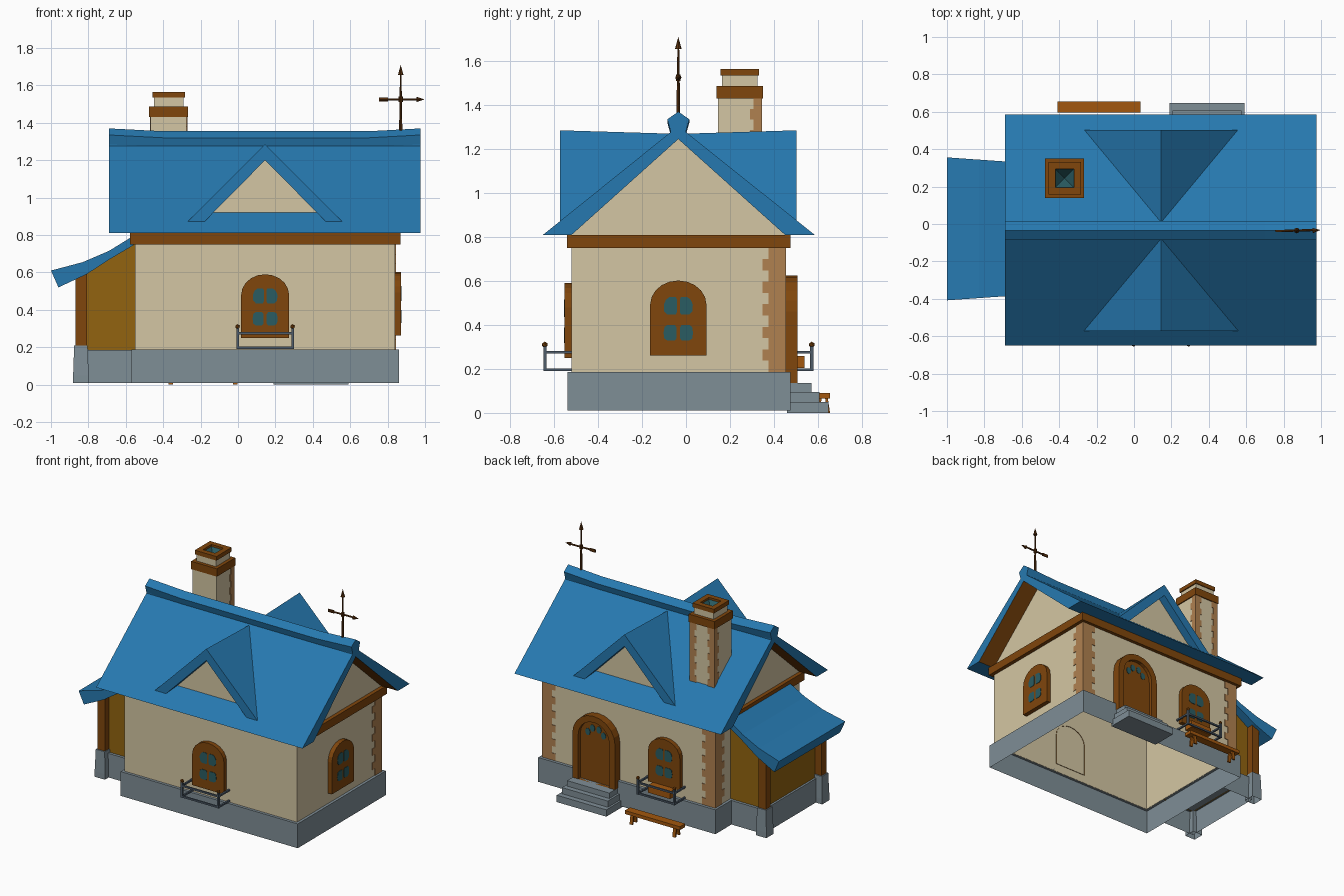
import bpy, bmesh, math
from mathutils import Vector, Matrix

if "Cube" in bpy.data.objects:
    bpy.data.objects.remove(bpy.data.objects["Cube"])

def material(name, r, g, b):
    m = bpy.data.materials.new(name)
    lin = [((c / 255 + 0.055) / 1.055) ** 2.4 for c in (r, g, b)]
    m.diffuse_color = (*lin, 1)
    m.use_nodes = True
    m.node_tree.nodes["Principled BSDF"].inputs["Base Color"].default_value = m.diffuse_color
    return m

BLUE = material("roof blue", 38, 121, 176)
BEIGE = material("plaster beige", 212, 198, 163)
STONE = material("stone grey", 127, 142, 150)
BROWN = material("wood brown", 128, 70, 12)
ORANGE = material("bench orange", 162, 87, 14)
OCHRE = material("ochre boards", 146, 100, 16)
QUOIN = material("corner stone tan", 176, 129, 80)
TEAL = material("window teal", 42, 92, 98)
IRON = material("railing slate", 78, 92, 106)
DARK = material("vane dark brown", 92, 50, 14)

def mesh(name, verts, faces, *mats, rule=None):
    me = bpy.data.meshes.new(name)
    me.from_pydata([tuple(v) for v in verts], [], faces)
    bm = bmesh.new()
    bm.from_mesh(me)
    bmesh.ops.recalc_face_normals(bm, faces=bm.faces)
    if rule:
        for f in bm.faces:
            f.material_index = rule(f)
    bm.to_mesh(me)
    bm.free()
    for m in mats:
        me.materials.append(m)
    ob = bpy.data.objects.new(name, me)
    bpy.context.collection.objects.link(ob)
    return ob

def place(axis, d, p, q):
    return {'x': (d, p, q), 'y': (p, d, q), 'z': (p, q, d)}[axis]

def prism(name, pts, axis, stations, *mats, caps=(1, 1), skip=(), tweak=None, rule=None):
    """Profile swept along an axis; skip drops the side faces of those profile edges."""
    n = len(pts)
    verts = [place(axis, d, *p) for d in stations for p in pts]
    if tweak:
        verts = [tweak(*v) for v in verts]
    faces = [(k * n + i, k * n + (i + 1) % n, (k + 1) * n + (i + 1) % n, (k + 1) * n + i)
             for k in range(len(stations) - 1) for i in range(n) if i not in skip]
    if caps[0]:
        faces.append(tuple(range(n)))
    if caps[1]:
        faces.append(tuple(range(len(verts) - n, len(verts))))
    return mesh(name, verts, faces, *mats, rule=rule)

def box(name, x0, x1, y0, y1, z0, z1, mat, caps=(1, 1)):
    return prism(name, [(x0, y0), (x1, y0), (x1, y1), (x0, y1)], 'z', (z0, z1), mat, caps=caps)

def ring(name, outer, inner, axis, a, b, mat, shell=False):
    """Frame between two loops; a shell keeps only the outside and the b end."""
    n = len(outer)
    verts = [place(axis, d, *p) for loop, d in ((outer, a), (outer, b), (inner, b), (inner, a)) for p in loop]
    faces = [(k * n + i, k * n + (i + 1) % n, (k + 1) % 4 * n + (i + 1) % n, (k + 1) % 4 * n + i)
             for k in range(2 if shell else 4) for i in range(n)]
    return mesh(name, verts, faces, mat)

def rect(x0, x1, y0, y1, t=0):
    return [(x0 + t, y0 + t), (x1 - t, y0 + t), (x1 - t, y1 - t), (x0 + t, y1 - t)]

def arch(c, hw, z0, zs, z1, n=10):
    return [(c - hw, z0), (c + hw, z0)] + [
        (c + hw * math.cos(math.pi * i / n), zs + (z1 - zs) * math.sin(math.pi * i / n)) for i in range(n + 1)]

# stone base, walls with gables, timber band
MID = -0.035
ring("stone_base", rect(-.57, .86, -.54, .475), rect(-.57, .86, -.54, .475, .022), 'z', .01, .187, STONE, shell=True)
prism("house_walls", [(-.52, .185), (-.52, .81), (MID, 1.245), (.45, .81), (.45, .185)], 'x', (-.55, .84), BEIGE, skip=(1, 2, 4))
ring("timber_band", rect(-.578, .868, -.542, .475), rect(-.55, .84, -.52, .45), 'z', .75, .81, BROWN)

# main roof with brown soffits, and a sagging ridge cap
prism("main_roof", [(-.65, .81), (MID, 1.305), (.585, .81), (.45, .81), (MID, 1.245), (-.52, .81)], 'x', (-.69, .975),
      BLUE, BROWN, rule=lambda f: int(f.normal.z < -.3 and f.normal.z > -.95))
half = [(.035, 1.265), (.036, 1.285), (.05, 1.335)]
cap = [(MID + y, z) for y, z in half] + [(MID, 1.37)] + [(MID - y, z) for y, z in reversed(half)]
prism("ridge_cap", cap, 'x', (-.69, -.4, .7, .975), BLUE,
      tweak=lambda x, y, z: (x, y, z - (.015 if -.5 < x < .8 else 0)))

# a dormer on each slope
for name, flip in (("front_dormer", False), ("back_dormer", True)):
    def Y(y):
        return 2 * MID - y if flip else y
    C = .145
    v = [(C - .415, Y(-.573), .871), (C + .415, Y(-.573), .871), (C, Y(-.573), 1.285), (C, Y(-.075), 1.27),
         (C - .325, Y(-.573), .871), (C + .325, Y(-.573), .871), (C, Y(-.573), 1.2),
         (C - .325, Y(-.512), .871), (C + .325, Y(-.512), .871), (C, Y(-.512), 1.2)]
    mesh(name + "_roof", v, [(0, 2, 3), (1, 3, 2), (0, 4, 6, 2), (1, 2, 6, 5), (4, 7, 9, 6), (5, 6, 9, 8)], BLUE)
    mesh(name + "_gable", v[7:], [(0, 1, 2)] if not flip else [(0, 2, 1)], BEIGE)

# chimney with bands and a dark flue
box("chimney_shaft", -.467, -.275, .145, .342, .96, 1.43, BEIGE)
box("chimney_band", -.475, -.267, .138, .35, 1.43, 1.487, BROWN)
ring("chimney_top", rect(-.45, -.292, .163, .325), rect(-.42, -.322, .196, .293), 'z', 1.487, 1.537, BEIGE)
ring("chimney_cap", rect(-.458, -.284, .157, .332), rect(-.42, -.322, .196, .293), 'z', 1.535, 1.565, BROWN)
mesh("chimney_flue", [(x, y, 1.55) for x, y in rect(-.42, -.322, .196, .293)] + [(-.371, .245, 1.49)],
     [(0, 1, 4), (1, 2, 4), (2, 3, 4), (3, 0, 4)], TEAL)

# toothed corner stones: thin plates on both faces of a corner
def quoins(name, x, y, sx, z0, z1, rows, short, long):
    h, t = (z1 - z0) / rows, .004
    for i in range(rows):
        a, b = (short, long) if i % 2 else (long, short)
        za, zb = z0 + i * h, z0 + (i + 1) * h
        xs = sorted((x + sx * t, x - sx * a))
        box(f"{name}_back_{i}", *xs, y, y + t, za, zb, QUOIN)
        xs = sorted((x, x + sx * t))
        box(f"{name}_side_{i}", *xs, y - b, y + t, za, zb, QUOIN)

quoins("right_quoin", .84, .45, 1, .187, .75, 11, .075, .103)
quoins("left_quoin", -.55, .45, -1, .187, .75, 11, .075, .103)
quoins("chimney_right_quoin", -.275, .342, 1, 1.0, 1.43, 9, .034, .05)
quoins("chimney_left_quoin", -.467, .342, -1, 1.0, 1.43, 9, .034, .05)

# arched windows with four panes
def pane_shape(s, top):
    pts = [(.012, 0), (.05, 0), (.064, .015), (.066, .045), (.056, .068), (.04, .08), (.012, .08), (.007, .07), (.007, .01)]
    if not top:
        pts = [(.016, 0), (.05, 0), (.064, .01), (.067, .035), (.063, .062), (.05, .071), (.016, .071), (.008, .06), (.008, .01)]
    return [(s * p, q) for p, q in pts]

def window(name, axis, c, z, wall, out):
    face = wall + out * .032
    prism(name + "_frame", arch(c, .128, z, z + .23, z + .34), axis, (wall - out * .004, face), BROWN, caps=(0, 1))
    for s in (-1, 1):
        for top in (0, 1):
            pts = [(c + p, z + (.185 if top else .067) + q) for p, q in pane_shape(s, top)]
            prism(f"{name}_pane_{s}_{top}", pts, axis, (face - out * .002, face + out * .003), TEAL)

window("front_window", 'y', .145, .25, -.52, -1)
window("right_window", 'x', MID, .262, .84, 1)
window("back_window", 'y', -.16, .255, .45, 1)
box("back_window_planter", -.25, -.07, .475, .54, .205, .258, ORANGE)

# iron balcony rails with wooden knobs
def balcony(name, c, wall, out):
    y1 = wall + out * .122
    for s in (-1, 1):
        x = c + s * .147
        box(f"{name}_post_{s}", x - .007, x + .007, y1 - .007, y1 + .007, .19, .302, IRON)
        bm = bmesh.new()
        bmesh.ops.create_icosphere(bm, subdivisions=1, radius=.014, matrix=Matrix.Translation((x, y1, .31)))
        me = bpy.data.meshes.new(f"{name}_knob")
        bm.to_mesh(me)
        bm.free()
        me.materials.append(BROWN)
        bpy.context.collection.objects.link(bpy.data.objects.new(f"{name}_knob_{s}", me))
    for z in (.197, .275):
        box(f"{name}_rail_{z}", c - .147, c + .147, y1 - .006, y1 + .006, z - .006, z + .006, IRON)
        for s in (-1, 1):
            x = c + s * .147
            box(f"{name}_side_rail_{s}_{z}", x - .006, x + .006, *sorted((wall, y1)), z - .006, z + .006, IRON)

balcony("front_balcony", .145, -.52, -1)
balcony("back_balcony", -.16, .45, 1)

# back door: frame, recessed leaf, fan of panes, steps
D = .39
ring("door_frame", arch(D, .172, .135, .46, .625), arch(D, .125, .135, .46, .58), 'y', .446, .507, BROWN)
prism("door_leaf", arch(D, .127, .135, .46, .582), 'y', (.452, .482), BROWN, caps=(0, 1))
for i, ang in enumerate((25, 68, 112, 155)):
    cx, cz = D + .07 * math.cos(math.radians(ang)), .46 + .068 * math.sin(math.radians(ang))
    pts = [(cx + .02 * math.cos(k * math.pi / 4), cz + .026 * math.sin(k * math.pi / 4)) for k in range(8)]
    prism(f"door_pane_{i}", pts, 'y', (.48, .486), TEAL)
for i, (hw, y1, z0, z1) in enumerate(((.2, .647, 0, .05), (.185, .608, .05, .095), (.17, .57, .095, .135))):
    box(f"door_step_{i}", D - hw, D + hw, .46, y1, z0, z1, STONE)

# bench
box("bench_seat", -.41, .035, .595, .655, .065, .09, ORANGE)
for x in (-.36, -.015):
    for s in (-1, 1):
        prism(f"bench_leg_{x}_{s}", [(.625 + s * p, z) for p, z in ((.008, .066), (.02, .066), (.03, 0), (.018, 0))],
              'x', (x - .012, x + .012), ORANGE)

# side lean-to: base, boards, corner posts on flared stone feet, curved roof
box("lean_to_base", -.83, -.57, -.35, .29, .01, .185, STONE, caps=(0, 1))
prism("lean_to_walls", [(-.815, .18), (-.815, .615), (-.55, .755), (-.55, .18)], 'y', (-.33, .27), OCHRE, skip=(1, 2, 3))
for name, y in (("front", -.352), ("back", .292)):
    def flare(x, py, z):
        k = 1 if z > .1 else 1.15
        return (-.84 + (x + .84) * k, y + (py - y) * k, z)
    prism(f"lean_to_{name}_foot", rect(-.876, -.804, y - .036, y + .036), 'z', (.01, .05, .21), STONE, caps=(0, 1), tweak=flare)
    box(f"lean_to_{name}_post", -.868, -.808, y - .028, y + .028, .21, .60, BROWN)
prism("lean_to_roof", [(-.56, .795), (-.69, .715), (-.83, .655), (-1.0, .61), (-.96, .52), (-.81, .59), (-.69, .668), (-.56, .745)],
      'y', (-1, 1), BLUE, tweak=lambda x, y, z: (x, -.026 + y * (.382 + .07 * (-1 - x) * -1 * -1), z))

# weather vane
def cone(name, p, q, r0, r1, mat):
    p, q = Vector(p), Vector(q)
    rot = (q - p).to_track_quat('Z', 'Y').to_matrix().to_4x4()
    bm = bmesh.new()
    bmesh.ops.create_cone(bm, cap_ends=True, segments=8, radius1=r0, radius2=r1, depth=(q - p).length,
                          matrix=Matrix.Translation((p + q) / 2) @ rot)
    me = bpy.data.meshes.new(name)
    bm.to_mesh(me)
    bm.free()
    me.materials.append(mat)
    bpy.context.collection.objects.link(bpy.data.objects.new(name, me))

cone("vane_pole", (.87, MID, 1.34), (.87, MID, 1.67), .009, .004, DARK)
cone("vane_point", (.87, MID, 1.655), (.87, MID, 1.71), .015, 0, DARK)
cone("vane_arrow_shaft", (.76, MID - .003, 1.525), (.97, MID + .003, 1.525), .006, .006, DARK)
cone("vane_arrow_head", (.955, MID, 1.525), (.997, MID + .003, 1.525), .014, 0, DARK)
box("vane_arrow_tail", .755, .803, MID - .005, MID + .003, 1.515, 1.535, DARK)
cone("vane_hub", (.87, MID, 1.51), (.87, MID, 1.54), .011, .011, DARK)
